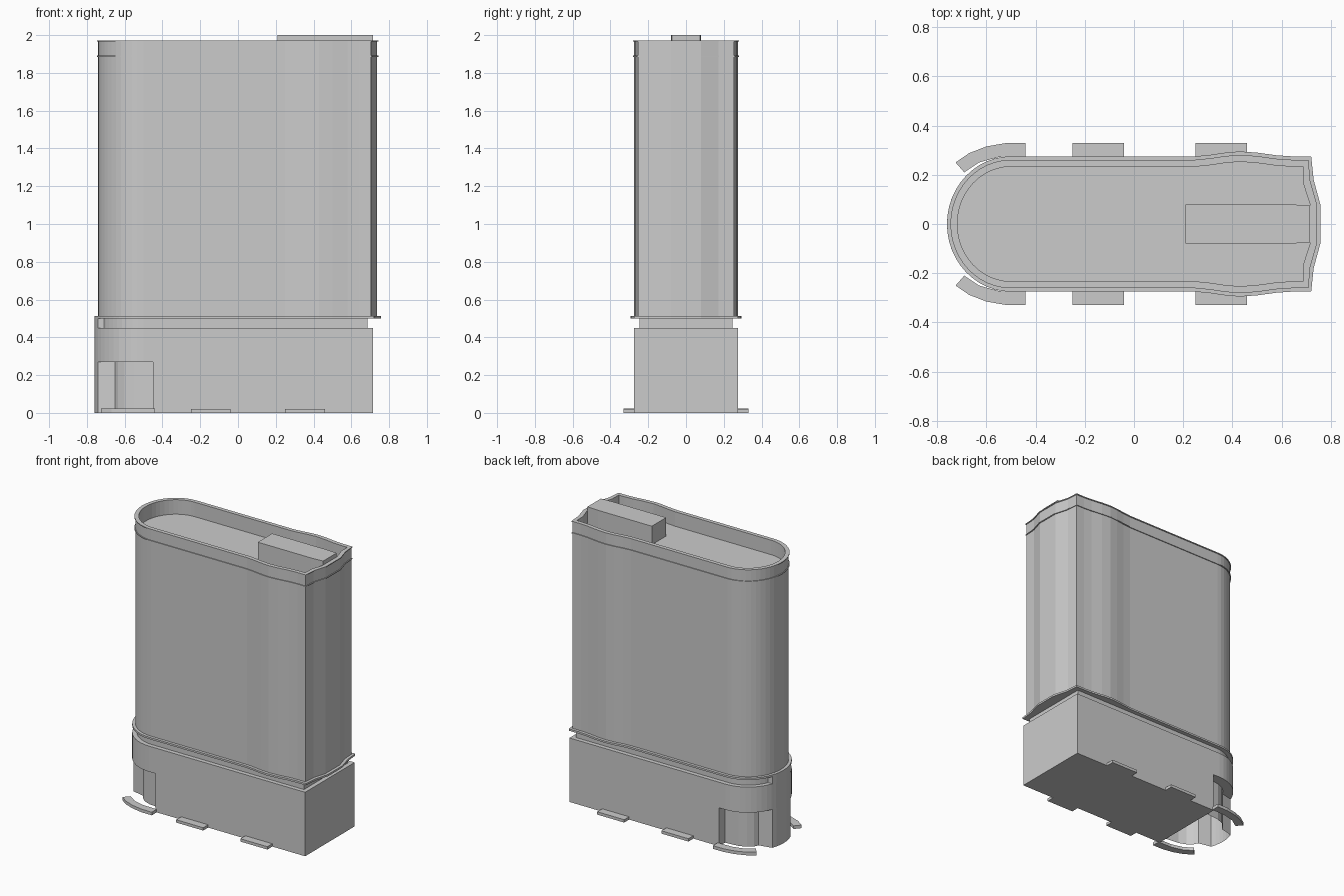
import bpy, bmesh
from math import sin, cos, pi, asin

if "Cube" in bpy.data.objects:
    bpy.data.objects.remove(bpy.data.objects["Cube"])


def loft(name, levels, bottom=True, top=True):
    """Stack of (outline, z) levels joined by walls."""
    bm = bmesh.new()
    rings = [[bm.verts.new((x, y, z)) for x, y in loop] for loop, z in levels]
    n = len(rings[0])
    for a, b in zip(rings, rings[1:]):
        for i in range(n):
            j = (i + 1) % n
            bm.faces.new((a[i], a[j], b[j], b[i]))
    if bottom:
        bm.faces.new(rings[0][::-1])
    if top:
        bm.faces.new(rings[-1])
    bmesh.ops.recalc_face_normals(bm, faces=bm.faces[:])
    me = bpy.data.meshes.new(name)
    bm.to_mesh(me)
    bm.free()
    ob = bpy.data.objects.new(name, me)
    bpy.context.collection.objects.link(ob)
    return ob


def prism(name, loop, z0, z1, **kw):
    return loft(name, [(loop, z0), (loop, z1)], **kw)


def mirrored(half):
    """Close a y > 0 half outline across the x axis."""
    return half + [(x, -y) for x, y in reversed(half) if abs(y) > 1e-6]


def arc(o, t0, t1, n):
    """Part of the rounded end, t = 0 at the tip and pi/2 at the side."""
    return [(-0.5 - (0.26 - o) * cos(t0 + (t1 - t0) * i / n),
             (0.275 - o) * sin(t0 + (t1 - t0) * i / n)) for i in range(n + 1)]


def tank_outline(o):
    side = [(0.25, 0.275), (0.31, 0.281), (0.37, 0.29), (0.43, 0.295),
            (0.5, 0.29), (0.58, 0.279), (0.64, 0.275)]
    half = arc(o, 0, pi / 2, 12) + [(x, y - o) for x, y in side]
    half += [(0.72 - o * 0.8, 0.275 - o), (0.73 - o, 0.18 - o * 0.4), (0.757 - o, 0.08)]
    return mirrored(half)


def base_outline(o):
    return mirrored(arc(o, 0, pi / 2, 12) + [(0.715 - o, 0.275 - o)])


def rect(x0, x1, y0, y1):
    return [(x0, y0), (x1, y0), (x1, y1), (x0, y1)]


# Base: square block, rounded end above the notches, and notch walls
prism("base_block", rect(-0.45, 0.715, -0.275, 0.275), 0, 0.45)
prism("base_round_end", mirrored(arc(0, 0, pi / 2, 12) + [(-0.45, 0.275)]), 0.27, 0.45)
t_col = asin(0.1 / 0.275)
column = arc(0, 0, t_col, 3)
notch = [(-0.65, 0.12), (-0.635, 0.15), (-0.6, 0.18), (-0.55, 0.2), (-0.45, 0.21)]
prism("base_notch_walls", mirrored(column + notch), 0, 0.27, bottom=False, top=False)
prism("end_column", mirrored(column + [(-0.7, 0.1)]), 0.27, 0.505)

# Neck and flange under the tank
prism("neck", base_outline(0.03), 0.45, 0.5)
prism("flange", tank_outline(0), 0.5, 0.513)

# Tank with recessed top
outer, inner = tank_outline(0.02), tank_outline(0.042)
loft("tank_body", [(outer, 0.513), (outer, 1.972), (inner, 1.972), (inner, 1.87)])

# Thin lips around the upper rim
for i, z in enumerate((1.885, 1.966)):
    lip, wall = tank_outline(0.014), tank_outline(0.021)
    loft(f"rim_lip_{i}", [(wall, z), (lip, z), (lip, z + 0.006), (wall, z + 0.006)],
         bottom=False, top=False)

# Raised box on top
prism("top_box", [(0.21, -0.08), (0.63, -0.08), (0.715, -0.075),
                  (0.715, 0.075), (0.63, 0.08), (0.21, 0.08)], 1.87, 2.0)

# Feet along both sides
corner = [(-0.44, 0.33), (-0.52, 0.329), (-0.6, 0.315), (-0.67, 0.288), (-0.725, 0.25),
          (-0.69, 0.21), (-0.63, 0.25), (-0.55, 0.272), (-0.44, 0.275)]
for s, side in ((-1, "front"), (1, "back")):
    for i, x in enumerate((-0.25, 0.25)):
        prism(f"foot_{side}_{i}", [(px, s * py) for px, py in rect(x, x + 0.21, 0.27, 0.33)], 0, 0.02)
    prism(f"corner_foot_{side}", [(x, s * y) for x, y in corner], 0, 0.022)
